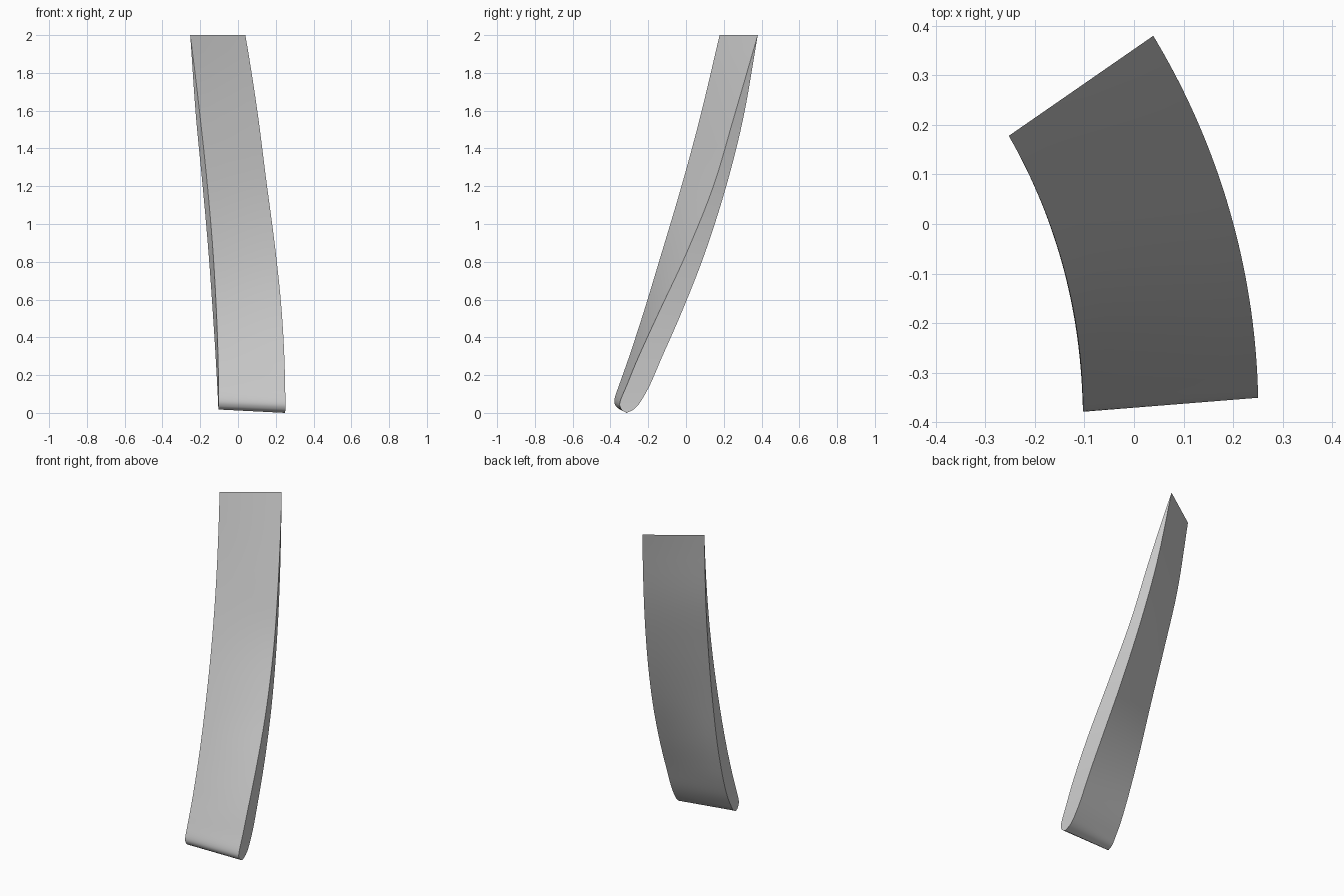
import bpy, bmesh, math
from mathutils import Vector

cube = bpy.data.objects.get("Cube")
if cube:
    bpy.data.objects.remove(cube, do_unlink=True)

# Airfoil rows, trailing edge to leading edge:
# height, then y of outer front, outer back, inner front, inner back
ROWS = [
    (2.0, .38, .38, .178, .178),
    (1.57, .255, .305, .076, .122),
    (1.2, .145, .213, -.024, .044),
    (.84, 0, .098, -.131, -.043),
    (.54, -.14, -.02, -.222, -.12),
    (.3, -.25, -.125, -.3, -.195),
    (.15, -.312, -.19, -.35, -.25),
    (.06, -.349, -.24, -.378, -.295),
    (.02, -.343, -.275, -.372, -.32),
    (0, -.315, -.315, -.35, -.35),
]
AXIS_X, AXIS_Y = -1.22, -.381      # centre of the two side cylinders
INNER_R, OUTER_R = 1.117, 1.471
STEPS, SPANS = 5, 6


def smooth_rows(rows):
    """Catmull-Rom curve through the rows."""
    pts = [Vector(r) for r in rows]
    pts = [pts[0] * 2 - pts[1]] + pts + [pts[-1]]
    out = []
    for a, b, c, d in zip(pts, pts[1:], pts[2:], pts[3:]):
        for k in range(STEPS):
            t = k / STEPS
            out.append((b * 2 + (c - a) * t + (a * 2 - b * 5 + c * 4 - d) * t ** 2
                        + (b * 3 - a - c * 3 + d) * t ** 3) / 2)
    return out + [pts[-2]]


def on_cylinder(radius, y, z):
    return Vector((AXIS_X + math.sqrt(radius ** 2 - (y - AXIS_Y) ** 2), y, z))


def section(rows, s):
    """Closed loop: down the front, round the leading edge, up the back."""
    def point(row, side):
        z = max(row[0], 0)
        lift = .018 * max(0, 1 - z / .3)
        outer = on_cylinder(OUTER_R, row[1 + side], z)
        inner = on_cylinder(INNER_R, row[3 + side], z + lift)
        return inner.lerp(outer, s)
    return [point(r, 0) for r in rows] + [point(r, 1) for r in rows[-2:0:-1]]


# Blade skin lofted from the inner to the outer section
rows = smooth_rows(ROWS)
bm = bmesh.new()
loops = [[bm.verts.new(p) for p in section(rows, i / SPANS)] for i in range(SPANS + 1)]
n = len(loops[0])
for a, b in zip(loops, loops[1:]):
    for i in range(n):
        j = (i + 1) % n
        bm.faces.new((a[i], a[j], b[j], b[i]))

# Curved side walls, as strips from front to back
for loop in (loops[0], loops[-1]):
    for i in range(len(rows) - 1):
        ring = [loop[i], loop[i + 1], loop[-i - 1], loop[-i]]
        bm.faces.new(list(dict.fromkeys(ring)))
bmesh.ops.recalc_face_normals(bm, faces=bm.faces)

mesh = bpy.data.meshes.new("blade")
bm.to_mesh(mesh)
bm.free()
blade = bpy.data.objects.new("blade", mesh)
bpy.context.collection.objects.link(blade)

# Plain grey metal
grey = bpy.data.materials.new("light_grey")
grey.use_nodes = True
colour = (.6, .6, .6, 1)
grey.diffuse_color = colour
grey.node_tree.nodes["Principled BSDF"].inputs["Base Color"].default_value = colour
mesh.materials.append(grey)

bpy.context.view_layer.objects.active = blade
blade.select_set(True)
bpy.ops.object.shade_smooth_by_angle(angle=math.radians(40))
